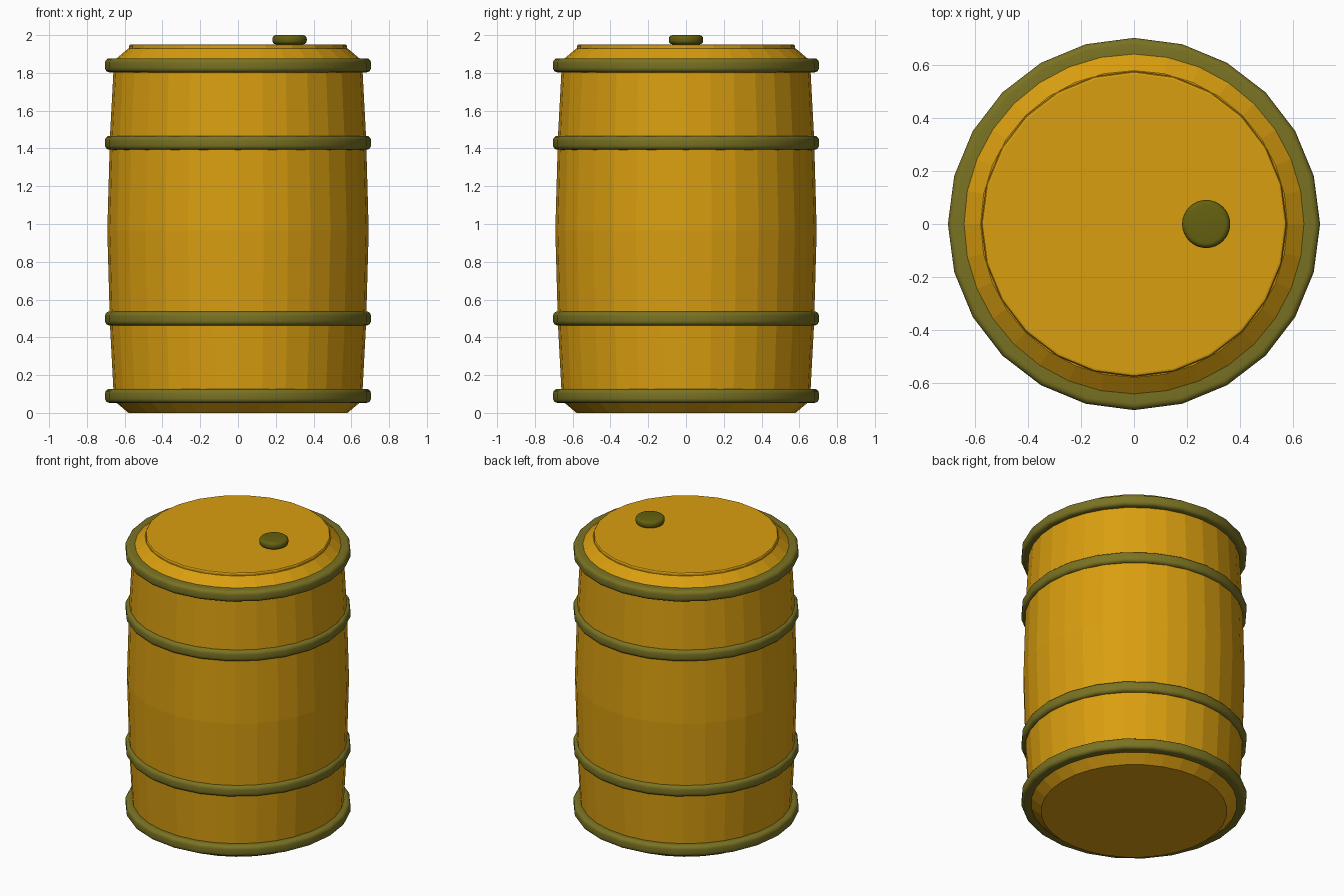
import bpy, bmesh, math

if "Cube" in bpy.data.objects:
    bpy.data.objects.remove(bpy.data.objects["Cube"])


def material(name, rgb):
    m = bpy.data.materials.new(name)
    m.diffuse_color = (*rgb, 1.0)
    m.use_nodes = True
    m.node_tree.nodes["Principled BSDF"].inputs["Base Color"].default_value = m.diffuse_color
    return m


YELLOW = material("barrel yellow", (0.70, 0.345, 0.005))
OLIVE = material("hoop olive", (0.195, 0.17, 0.017))
DARK = material("bung dark olive", (0.13, 0.118, 0.005))


def lathe(name, profile, sides, mat, centre=(0, 0), ring=False, smooth=None):
    """Spin (radius, z) points about z; cap the ends, or close the loop if ring."""
    bm = bmesh.new()
    rows = []
    for r, z in profile:
        rows.append([bm.verts.new((centre[0] + r * math.cos(2 * math.pi * i / sides),
                                   centre[1] + r * math.sin(2 * math.pi * i / sides), z))
                     for i in range(sides)])
    pairs = list(zip(rows, rows[1:]))
    if ring:
        pairs.append((rows[-1], rows[0]))
    else:
        bm.faces.new(rows[0][::-1])
        bm.faces.new(rows[-1])
    for a, b in pairs:
        for i in range(sides):
            j = (i + 1) % sides
            bm.faces.new((a[i], a[j], b[j], b[i]))
    bmesh.ops.recalc_face_normals(bm, faces=bm.faces)
    me = bpy.data.meshes.new(name)
    bm.to_mesh(me)
    bm.free()
    me.materials.append(mat)
    ob = bpy.data.objects.new(name, me)
    bpy.context.collection.objects.link(ob)
    if smooth:
        bpy.ops.object.select_all(action='DESELECT')
        ob.select_set(True)
        bpy.context.view_layer.objects.active = ob
        bpy.ops.object.shade_smooth_by_angle(angle=math.radians(smooth))
    return ob


def rounded(r_in, r_out, z0, z1, c, steps=4):
    """Profile with rounded outer corners."""
    pts = [(r_in, z0)]
    for zc, start in ((z0 + c, -90), (z1 - c, 0)):
        for k in range(steps + 1):
            a = math.radians(start + 90 * k / steps)
            pts.append((r_out - c + c * math.cos(a), zc + c * math.sin(a)))
    return pts + [(r_in, z1)]


# Bulging barrel body with chamfered ends, symmetric about mid height
H = 1.93
half = [(0.58, 0), (0.645, 0.055), (0.66, 0.13), (0.678, 0.47)]
body = half + [(0.692, H / 2)] + [(r, H - z) for r, z in reversed(half)]
lathe("barrel_body", body, 32, YELLOW)

# Thin lid with a softened edge
lathe("lid", [(0.578, 1.92), (0.578, 1.942), (0.574, 1.948), (0.567, 1.95)], 24, YELLOW)

# Four hoops
for i, z in enumerate((0.09, 0.50, 1.43, 1.84)):
    lathe("hoop_%d" % (i + 1), rounded(0.63, 0.704, z - 0.037, z + 0.037, 0.024),
          24, OLIVE, ring=True, smooth=30)

# Bung on the lid
lathe("bung", rounded(0.06, 0.091, 1.951, 2.0, 0.02)[1:-1], 32, DARK,
      centre=(0.273, 0), smooth=30)
